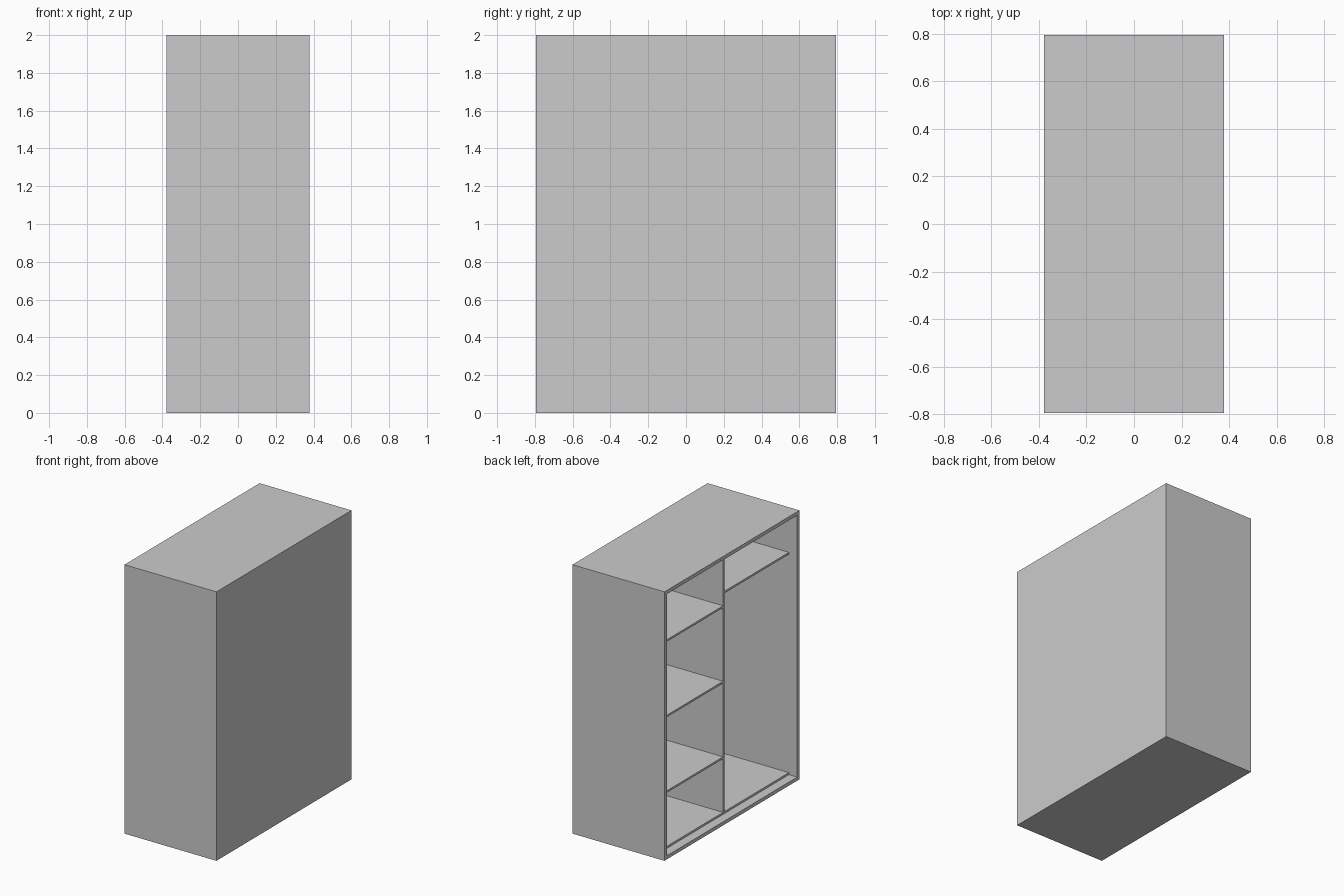
import bpy, bmesh

if "Cube" in bpy.data.objects:
    bpy.data.objects.remove(bpy.data.objects["Cube"])

HX, HY, H, T = 0.378, 0.793, 2.0, 0.027   # half depth, half width, height, board
FRONT = -0.31                             # recessed front edge of the shelves
BACK = HX - T                             # inner face of the back panel


def finish(bm, name):
    mesh = bpy.data.meshes.new(name)
    bm.to_mesh(mesh)
    bm.free()
    ob = bpy.data.objects.new(name, mesh)
    bpy.context.collection.objects.link(ob)
    return ob


def box(bm, lo, hi):
    verts = bmesh.ops.create_cube(bm, size=1)["verts"]
    for v in verts:
        v.co = [(a + b) / 2 + c * (b - a) for a, b, c in zip(lo, hi, v.co)]


def board(name, y0, y1, z0, z1):
    bm = bmesh.new()
    box(bm, (FRONT, y0, z0), (BACK, y1, z1))
    return finish(bm, name)


# Carcass: a box whose -x face is inset and pushed in to hollow it out
bm = bmesh.new()
box(bm, (-HX, -HY, 0), (HX, HY, H))
bm.normal_update()
opening = min(bm.faces, key=lambda f: f.calc_center_median().x)
bmesh.ops.inset_region(bm, faces=[opening], thickness=T, use_even_offset=True)
opening = min((f for f in bm.faces if all(abs(v.co.y) < HY - T / 2 for v in f.verts)),
              key=lambda f: f.calc_center_median().x)
inner = bmesh.ops.extrude_discrete_faces(bm, faces=[opening])["faces"][0]
for v in inner.verts:
    v.co.x = BACK
bmesh.ops.recalc_face_normals(bm, faces=bm.faces[:])
finish(bm, "wardrobe_carcass")

# Inner floor board and central divider
S = 0.015
IN = HY - T
board("inner_floor", -IN, IN, T, T + S)
board("centre_divider", -S / 2, S / 2, T + S, H - T)

# Three shelves in the left compartment, one hat shelf in the right
for i, top in enumerate((0.455, 1.017, 1.578)):
    board(f"shelf_{i + 1}", S / 2, IN, top - S, top)
board("hat_shelf", -IN, -S / 2, 1.68 - S, 1.68)
